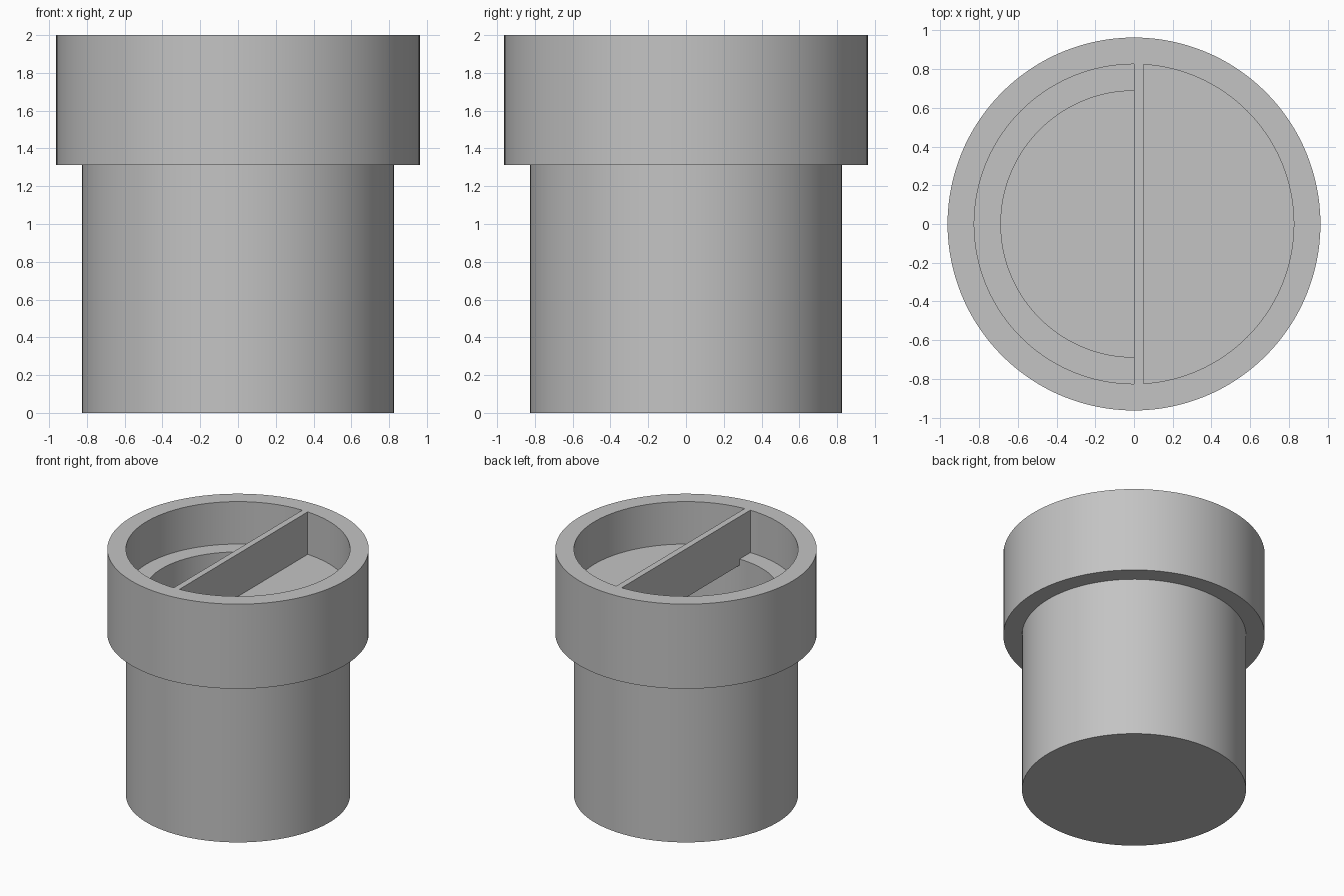
import bpy, bmesh, math

SEGMENTS = 128
COLLAR_R, BODY_R, BORE_R = 0.9625, 0.825, 0.6875
HEIGHT, COLLAR_Z, LEDGE_Z, FLOOR_Z = 2.0, 1.3125, 1.655, 0.1375
THIN = 0.05

cube = bpy.data.objects.get("Cube")
if cube:
    bpy.data.objects.remove(cube, do_unlink=True)

grey = bpy.data.materials.new("plain grey")
grey.use_nodes = True
colour = (0.55, 0.55, 0.55, 1)
grey.diffuse_color = colour
grey.node_tree.nodes["Principled BSDF"].inputs["Base Color"].default_value = colour


def finish(name, bm):
    bmesh.ops.remove_doubles(bm, verts=bm.verts, dist=1e-5)
    bmesh.ops.recalc_face_normals(bm, faces=bm.faces)
    mesh = bpy.data.meshes.new(name)
    bm.to_mesh(mesh)
    bm.free()
    mesh.materials.append(grey)
    obj = bpy.data.objects.new(name, mesh)
    bpy.context.collection.objects.link(obj)
    return obj


def lathe(name, profile):
    """Revolve a radius/height outline around z, capping the open ends."""
    bm = bmesh.new()
    rings = []
    for r, z in profile:
        rings.append([bm.verts.new((r * math.cos(a), r * math.sin(a), z))
                      for a in (2 * math.pi * i / SEGMENTS for i in range(SEGMENTS))])
    for low, high in zip(rings, rings[1:]):
        for i in range(SEGMENTS):
            j = (i + 1) % SEGMENTS
            bm.faces.new((low[i], low[j], high[j], high[i]))
    bm.faces.new(rings[0])
    bm.faces.new(rings[-1])
    return finish(name, bm)


def prism(name, outline, z0, z1):
    """Extrude a flat outline upward."""
    bm = bmesh.new()
    face = bm.faces.new([bm.verts.new((x, y, z0)) for x, y in outline])
    top = bmesh.ops.extrude_face_region(bm, geom=[face])["geom"]
    bmesh.ops.translate(bm, vec=(0, 0, z1 - z0),
                        verts=[v for v in top if isinstance(v, bmesh.types.BMVert)])
    return finish(name, bm)


# Stepped container with a wide collar, an inner ledge and a deep bore
container = lathe("container", [
    (BODY_R, 0), (BODY_R, COLLAR_Z), (COLLAR_R, COLLAR_Z), (COLLAR_R, HEIGHT),
    (BODY_R, HEIGHT), (BODY_R, LEDGE_Z), (BORE_R, LEDGE_Z), (BORE_R, FLOOR_Z)])

# Half cover over the left side of the bore, resting level with the ledge
cover_r = (BODY_R + BORE_R) / 2
half = SEGMENTS // 2
arc = [(cover_r * math.sin(math.pi * i / half), -cover_r * math.cos(math.pi * i / half))
       for i in range(half + 1)]
arc[0], arc[-1] = (0, -cover_r), (0, cover_r)
cover = prism("half_cover", arc, LEDGE_Z - THIN, LEDGE_Z)

# Upright divider across the opening, flush with the rim
end = (COLLAR_R + BODY_R) / 2
divider = prism("divider", [(0, -end), (THIN, -end), (THIN, end), (0, end)],
                LEDGE_Z - THIN / 2, HEIGHT)

# Fuse the parts into one solid
for part in (cover, divider):
    part.hide_render = True
    part.hide_set(True)
    union = container.modifiers.new("join " + part.name, "BOOLEAN")
    union.operation = "UNION"
    union.solver = "EXACT"
    union.object = part

bpy.ops.object.select_all(action="DESELECT")
container.select_set(True)
bpy.context.view_layer.objects.active = container
for modifier in list(container.modifiers):
    bpy.ops.object.modifier_apply(modifier=modifier.name)
for part in (cover, divider):
    bpy.data.objects.remove(part, do_unlink=True)
bpy.ops.object.shade_smooth_by_angle(angle=math.radians(30))
